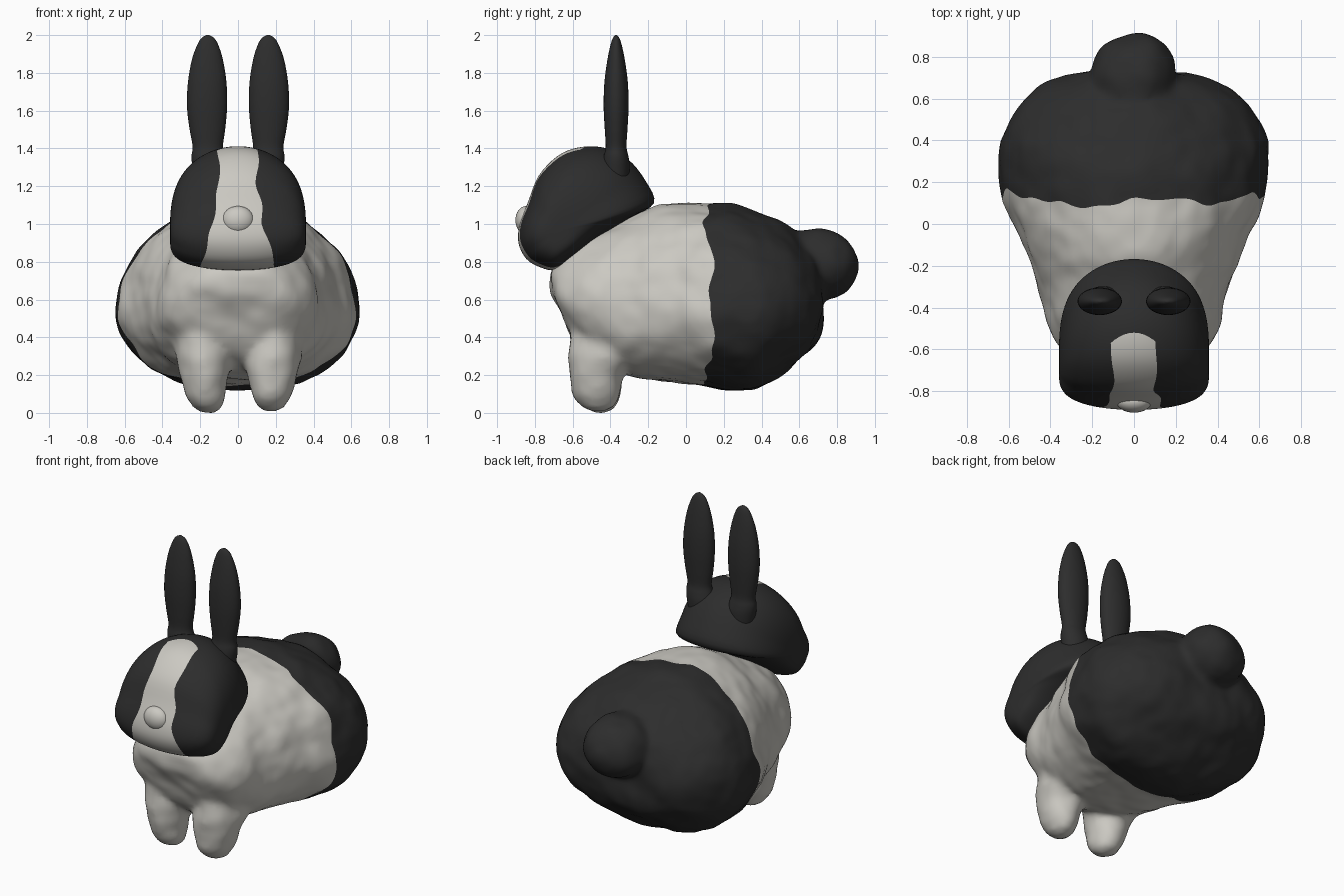
import bpy, bmesh, math
from mathutils import Vector, noise

if "Cube" in bpy.data.objects:
    bpy.data.objects.remove(bpy.data.objects["Cube"])


def material(name, rgb):
    m = bpy.data.materials.new(name)
    m.diffuse_color = (*rgb, 1)
    m.use_nodes = True
    m.node_tree.nodes["Principled BSDF"].inputs["Base Color"].default_value = m.diffuse_color
    return m


WHITE = material("warm white fur", (0.60, 0.585, 0.54))
DARK = material("charcoal fur", (0.026, 0.026, 0.026))


def loft(bm, rings):
    """Skin a list of equal-length closed rings and cap both ends."""
    vs = [[bm.verts.new(p) for p in r] for r in rings]
    n = len(vs[0])
    for a, b in zip(vs, vs[1:]):
        for i in range(n):
            bm.faces.new((a[i], a[(i + 1) % n], b[(i + 1) % n], b[i]))
    bm.faces.new(vs[0])
    bm.faces.new(vs[-1])
    bmesh.ops.recalc_face_normals(bm, faces=bm.faces[:])


def make(bm, name, *mats):
    me = bpy.data.meshes.new(name)
    bm.to_mesh(me)
    bm.free()
    ob = bpy.data.objects.new(name, me)
    bpy.context.collection.objects.link(ob)
    for m in mats:
        me.materials.append(m)
    me.shade_smooth()
    return ob


def spline(pts, steps, closed=False):
    """Catmull-Rom curve through points of any dimension."""
    n, out = len(pts), []
    get = (lambda i: pts[i % n]) if closed else (lambda i: pts[min(max(i, 0), n - 1)])
    for i in range(n if closed else n - 1):
        for k in range(steps):
            t = k / steps
            out.append([0.5 * (2 * b + (c - a) * t + (2 * a - 5 * b + 4 * c - d) * t * t
                               + (3 * b - a - 3 * c + d) * t ** 3)
                        for a, b, c, d in zip(get(i - 1), get(i), get(i + 1), get(i + 2))])
    if not closed:
        out.append(list(pts[-1]))
    return out


def circle(n):
    return [(math.cos(math.tau * i / n), math.sin(math.tau * i / n)) for i in range(n)]


def bisect(bm, co, no):
    bmesh.ops.bisect_plane(bm, geom=bm.verts[:] + bm.edges[:] + bm.faces[:],
                           plane_co=co, plane_no=no, dist=1e-5)


def lerp_table(table, x):
    for (x0, y0), (x1, y1) in zip(table, table[1:]):
        if x <= x1:
            return y0 + (y1 - y0) * max(0, x - x0) / (x1 - x0)
    return table[-1][1]


# Body: oval sections (y, half width, bottom, middle, top)
bm = bmesh.new()
sections = [(-0.72, .14, .64, .70, .76), (-0.68, .25, .56, .66, .80), (-0.61, .335, .41, .60, .88),
            (-0.5, .395, .28, .57, .95), (-0.3, .455, .19, .55, 1.03), (-0.15, .505, .165, .55, 1.095),
            (0, .57, .15, .55, 1.11), (.12, .62, .135, .55, 1.11), (.25, .64, .12, .55, 1.10),
            (.38, .645, .13, .55, 1.065), (.5, .585, .20, .56, 1.01), (.6, .52, .28, .57, .93),
            (.68, .41, .36, .58, .84), (.725, .24, .48, .6, .72)]
rings = []
for y, w, lo, mid, hi in spline(sections, 3):
    ring = []
    for c, s in circle(40):
        p = 1 if s > 0 else 0.85
        ring.append((math.copysign(w * abs(c) ** p, c), y, mid + s * ((hi - mid) if s > 0 else (mid - lo))))
    rings.append(ring)
loft(bm, rings)

# Front legs: (z, x radius, y radius, x centre, y centre)
leg = [(-.005, .03, .03, .17, -.46), (.02, .072, .08, .17, -.465), (.08, .10, .115, .175, -.475),
       (.2, .128, .14, .178, -.475), (.28, .145, .18, .185, -.44), (.38, .15, .21, .19, -.40),
       (.55, .14, .2, .2, -.40)]
for side in (-1, 1):
    loft(bm, [[(side * (x + rx * c), y + ry * s, z) for c, s in circle(24)] for z, rx, ry, x, y in leg])

# Tail: stubby cone (y, radius)
loft(bm, [[(r * 1.05 * c, y, .783 + r * s) for c, s in circle(32)]
          for y, r in ((.52, .16), (.62, .18), (.7, .19), (.79, .177), (.85, .145), (.89, .09), (.908, .03))])

body = make(bm, "body_with_legs_and_tail", WHITE, DARK)
rm = body.modifiers.new("fuse", 'REMESH')
rm.mode, rm.voxel_size = 'VOXEL', 0.022
sm = body.modifiers.new("soften", 'SMOOTH')
sm.factor, sm.iterations = 0.5, 8
dg = bpy.context.evaluated_depsgraph_get()
bm = bmesh.new()
bm.from_object(body, dg)
body.modifiers.clear()

# Lumpy fur surface
bm.normal_update()
offs = [v.normal * (0.003 + 0.018 * noise.noise(v.co * 5) + 0.006 * noise.noise(v.co * 11)) for v in bm.verts]
for v, o in zip(bm.verts, offs):
    v.co += o
low = min(v.co.z for v in bm.verts)
for v in bm.verts:
    v.co.z -= low * max(0, 1 - v.co.z / .4)


# Wavy colour edge around the waist
def waist(x, z):
    return (.085 + .06 * math.sin(math.pi * min(max(z - .1, 0), 1))
            + .05 * noise.noise(Vector((x * 7, 3.3, z * 7))) + .03 * max(0, z - .95) / .15 * (1 - abs(x)))


for v in bm.verts:
    v.co.y -= waist(v.co.x, v.co.z)
bisect(bm, (0, 0, 0), (0, 1, 0))
for f in bm.faces:
    f.material_index = int(f.calc_center_median().y > 0)
    f.smooth = True
for v in bm.verts:
    v.co.y += waist(v.co.x, v.co.z)
bm.to_mesh(body.data)
bm.free()

# Head: side outline (y, z), shrunk towards the cheeks, less so below and in front
outline = [(-.17, 1.11), (-.215, 1.23), (-.31, 1.345), (-.44, 1.405), (-.57, 1.405), (-.68, 1.36),
           (-.78, 1.255), (-.835, 1.12), (-.88, 1.0), (-.887, .9), (-.845, .815), (-.77, .77),
           (-.69, .758), (-.6, .82), (-.45, .935), (-.3, 1.03)]
prof = spline(outline, 4, True)
cy, cz = -.68, .96
rings = []
for k in range(49):
    t = math.radians(-89 + 178 * k / 48)
    ring = []
    for y, z in prof:
        d = Vector((y - cy, z - cz)).normalized()
        s = math.cos(t) ** (.72 - .36 * max(0, d.x * .56 - d.y * .83) - .22 * max(0, -d.x) ** 2)
        ring.append((.36 * math.sin(t), cy + s * (y - cy), cz + s * (z - cz)))
    rings.append(ring)
bm = bmesh.new()
loft(bm, rings)


# White face blaze, cut with a wavy edge
def blaze(x, z):
    wave = .008 * math.sin(28 * z + (2 if x > 0 else 0))
    return wave + lerp_table([(.75, .2), (.8, .195), (.9, .16), (1.0, .133), (1.1, .122), (1.2, .10), (1.45, .105)], z)


for v in bm.verts:
    v.co.y += 4 * v.co.x ** 2
bisect(bm, (0, -.52, 0), (0, 1, 0))
for v in bm.verts:
    v.co.y -= 4 * v.co.x ** 2
for v in bm.verts:
    v.co.x /= blaze(v.co.x, v.co.z)
bisect(bm, (1, 0, 0), (1, 0, 0))
bisect(bm, (-1, 0, 0), (1, 0, 0))
inside = [abs(f.calc_center_median().x) < 1 for f in bm.faces]
for v in bm.verts:
    v.co.x *= blaze(v.co.x, v.co.z)
for f, ok in zip(bm.faces, inside):
    c = f.calc_center_median()
    f.material_index = int(ok and c.y + 4 * c.x ** 2 < -.52)
make(bm, "head", DARK, WHITE)

# Nose: soft low bump
bm = bmesh.new()
bmesh.ops.create_uvsphere(bm, u_segments=32, v_segments=16, radius=1)
bmesh.ops.scale(bm, verts=bm.verts[:], vec=(.085, .055, .075))
bmesh.ops.translate(bm, verts=bm.verts[:], vec=(0, -.848, 1.02))
make(bm, "nose", WHITE)

# Ears: (z, half width, half depth, x centre)
ear = [(1.22, .085, .07, .14), (1.31, .092, .072, .15), (1.36, .088, .065, .158), (1.41, .08, .055, .16),
       (1.5, .094, .06, .162), (1.62, .106, .066, .164), (1.75, .102, .062, .163), (1.87, .082, .046, .162),
       (1.95, .055, .029, .16), (1.985, .033, .017, .16), (2.0, .008, .005, .16)]
for side, name in ((-1, "left_ear"), (1, "right_ear")):
    bm = bmesh.new()
    loft(bm, [[(side * x + w * c, -.37 + d * s, z) for c, s in circle(32)] for z, w, d, x in spline(ear, 4)])
    make(bm, name, DARK)
